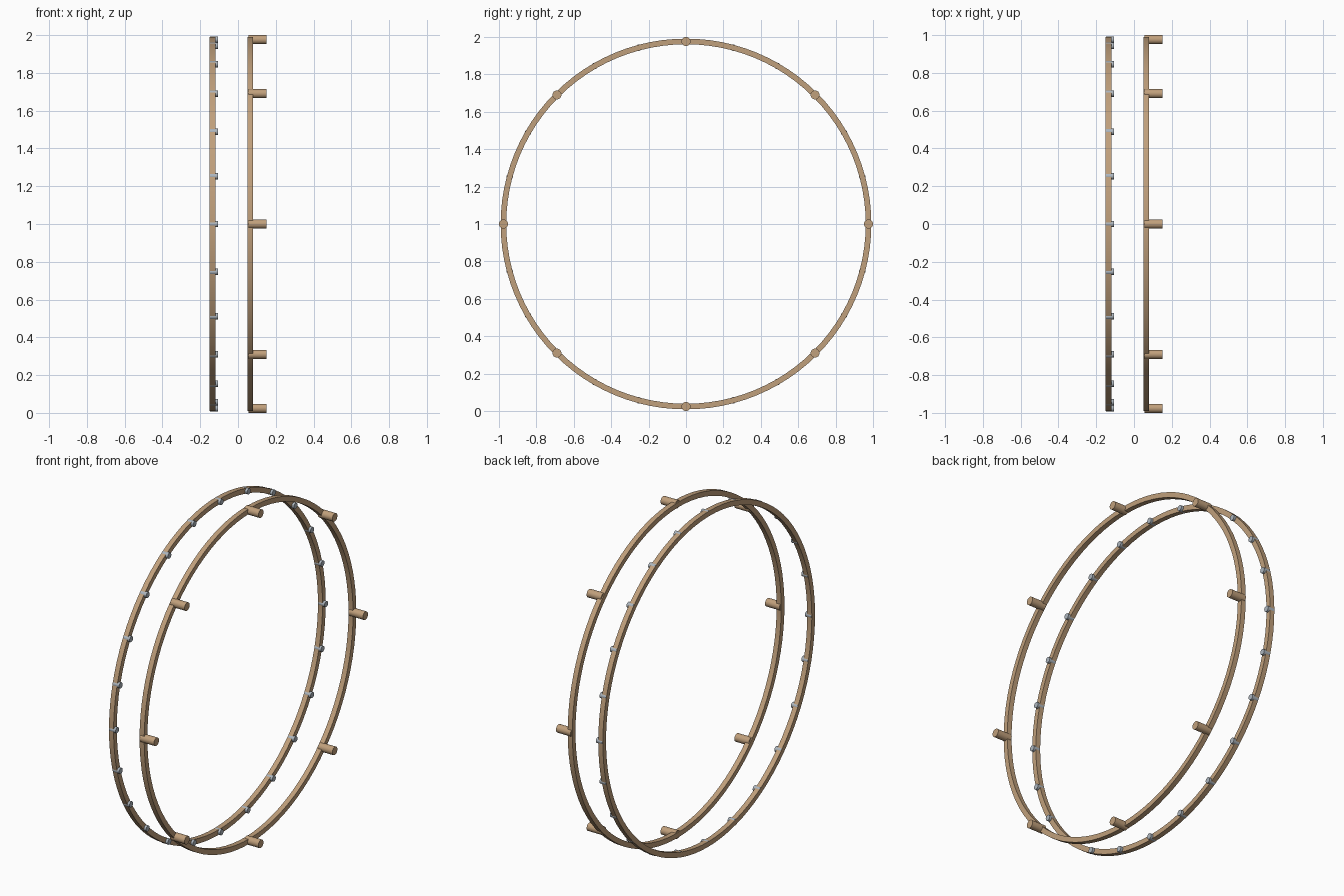
import bpy, bmesh, math
from mathutils import Matrix, Vector

cube = bpy.data.objects.get("Cube")
if cube:
    bpy.data.objects.remove(cube, do_unlink=True)

CENTRE_Z = 1.0
RADIUS = 0.976       # centre line of both hoops
HALF = 0.015         # half thickness of the hoop section


def material(name, colour, metallic=0.0):
    mat = bpy.data.materials.new(name)
    mat.use_nodes = True
    mat.diffuse_color = (*colour, 1)
    bsdf = next(n for n in mat.node_tree.nodes if n.type == 'BSDF_PRINCIPLED')
    bsdf.inputs["Base Color"].default_value = (*colour, 1)
    bsdf.inputs["Roughness"].default_value = 0.6
    return mat


wood = material("tan wood", (0.53, 0.35, 0.20))
metal = material("grey metal", (0.42, 0.47, 0.52))


def finish(bm, name, mat):
    bmesh.ops.recalc_face_normals(bm, faces=bm.faces[:])
    mesh = bpy.data.meshes.new(name)
    bm.to_mesh(mesh)
    bm.free()
    mesh.materials.append(mat)
    obj = bpy.data.objects.new(name, mesh)
    bpy.context.collection.objects.link(obj)
    bpy.ops.object.select_all(action='DESELECT')
    obj.select_set(True)
    bpy.context.view_layer.objects.active = obj
    bpy.ops.object.shade_smooth_by_angle(angle=math.radians(30))
    return obj


def hoop(name, x):
    """Square section spun around the x axis."""
    bm = bmesh.new()
    corners = [(-HALF, -HALF), (HALF, -HALF), (HALF, HALF), (-HALF, HALF)]
    verts = [bm.verts.new((x + dx, 0, CENTRE_Z + RADIUS + dr)) for dx, dr in corners]
    edges = [bm.edges.new((verts[i], verts[(i + 1) % 4])) for i in range(4)]
    bmesh.ops.spin(bm, geom=verts + edges, cent=(0, 0, CENTRE_Z), axis=(1, 0, 0),
                   angle=math.tau, steps=96, use_merge=True)
    bmesh.ops.remove_doubles(bm, verts=bm.verts[:], dist=0.0001)
    finish(bm, name, wood)


def studs(name, count, radius, x0, x1, sides, mat):
    """Ring of small cylinders lying along x."""
    for i in range(count):
        angle = math.tau * i / count
        place = Vector(((x0 + x1) / 2, RADIUS * math.sin(angle),
                        CENTRE_Z + RADIUS * math.cos(angle)))
        bm = bmesh.new()
        bmesh.ops.create_cone(bm, cap_ends=True, segments=sides, radius1=radius,
                              radius2=radius, depth=x1 - x0,
                              matrix=Matrix.Translation(place)
                              @ Matrix.Rotation(math.pi / 2, 4, 'Y'))
        finish(bm, f"{name}_{i + 1}", mat)


# Two parallel hoops
hoop("left_hoop", 0.065)
hoop("right_hoop", -0.135)

# Wooden pegs on the left hoop, metal studs on the right hoop
studs("wooden_peg", 8, 0.024, 0.056, 0.15, 24, wood)
studs("metal_stud", 24, 0.017, -0.147, -0.106, 16, metal)
